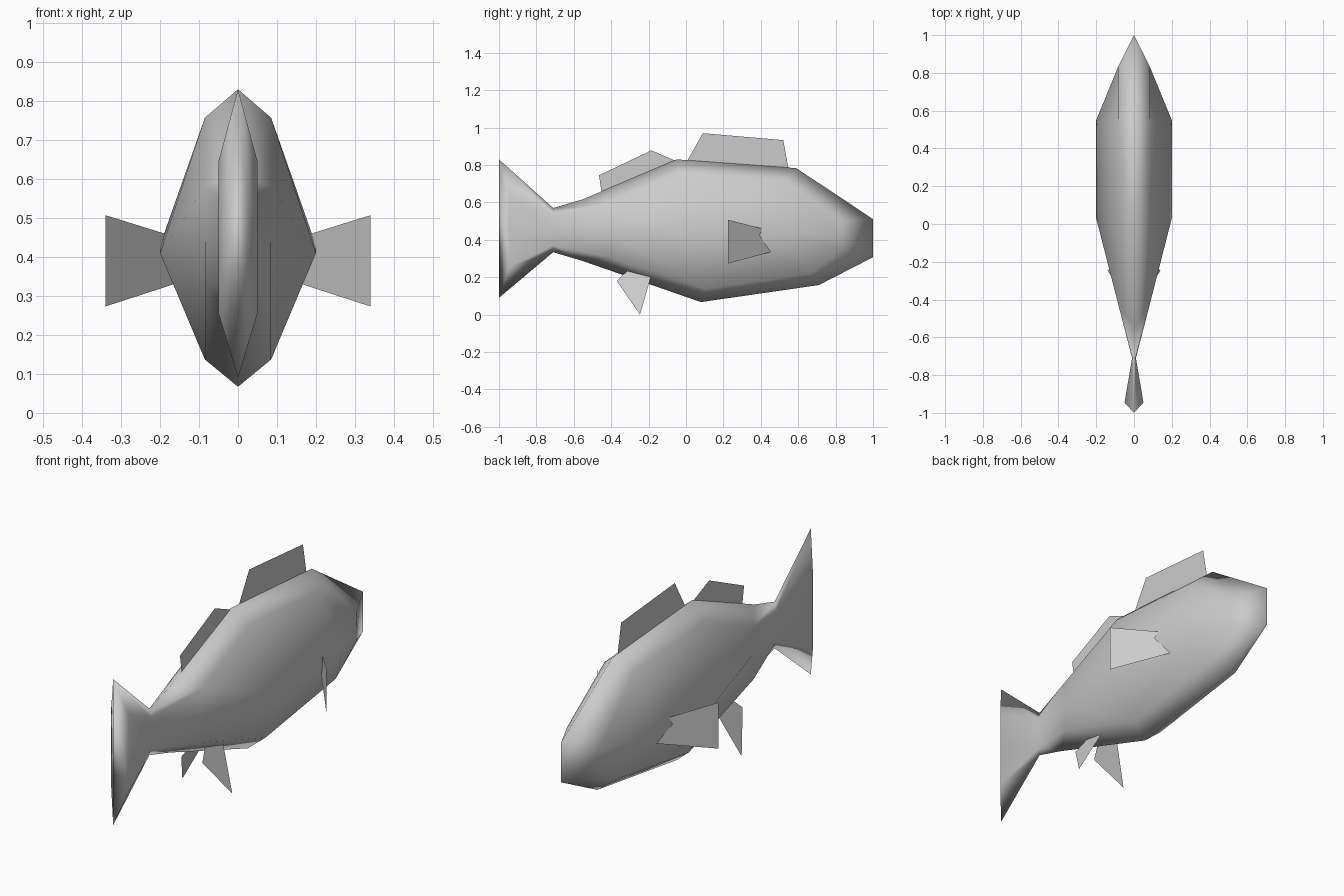
import bpy
import bmesh

if "Cube" in bpy.data.objects:
    bpy.data.objects.remove(bpy.data.objects["Cube"], do_unlink=True)

grey = bpy.data.materials.new("plain_grey")
grey.use_nodes = True
grey.diffuse_color = (0.6, 0.6, 0.6, 1)
grey.node_tree.nodes["Principled BSDF"].inputs["Base Color"].default_value = grey.diffuse_color


def add_object(name, bm, mirrored=False):
    mesh = bpy.data.meshes.new(name)
    bm.to_mesh(mesh)
    bm.free()
    mesh.materials.append(grey)
    obj = bpy.data.objects.new(name, mesh)
    bpy.context.collection.objects.link(obj)
    if mirrored:
        mirror = obj.modifiers.new("mirror", "MIRROR")
        mirror.use_clip = True
        mirror.merge_threshold = 0.0005
    return obj


def add_fin(name, points, mirrored=False):
    bm = bmesh.new()
    bm.faces.new([bm.verts.new(p) for p in points])
    return add_object(name, bm, mirrored)


# Half body: lengthwise lines of (y, z) from tail to nose, back edge to belly edge
half_width = [0.05, 0.01, 0.085, 0.085, 0.085, 0.085]
ridge_width = [0.05, 0.01, 0.085, 0.2, 0.2, 0.085]
centre = [0] * 6
lines = [
    (centre, [(-1, .83), (-.71, .57), (-.55, .617), (-.05, .83), (.59, .783), (1, .51)]),
    (half_width, [(-.945, .645), (-.71, .53), (-.42, .58), (-.03, .757), (.53, .715), (.83, .5)]),
    (ridge_width, [(-.945, .45), (-.71, .45), (-.42, .44), (.03, .41), (.55, .43), (.83, .42)]),
    (half_width, [(-.945, .255), (-.71, .37), (-.42, .31), (.1, .137), (.66, .22), (.83, .35)]),
    (centre, [(-1, .09), (-.71, .334), (-.55, .286), (.08, .067), (.71, .158), (1, .307)]),
]
bm = bmesh.new()
grid = [[bm.verts.new((x, y, z)) for x, (y, z) in zip(xs, line)] for xs, line in lines]
for upper, lower in zip(grid, grid[1:]):
    for i in range(len(upper) - 1):
        bm.faces.new((upper[i], lower[i], lower[i + 1], upper[i + 1]))

# Tail edge and snout close the two ends
bm.faces.new([line[0] for line in reversed(grid)])
bm.faces.new([line[-1] for line in grid])
bmesh.ops.recalc_face_normals(bm, faces=bm.faces)
if sum(f.normal.x for f in bm.faces) < 0:
    bmesh.ops.reverse_faces(bm, faces=bm.faces)
for face in bm.faces:
    face.smooth = True
add_object("body", bm, mirrored=True)

# Dorsal fins, thin sheets on the centre line
for name, outline in {
    "front_dorsal_fin": [(.0, .81), (.55, .77), (.52, .933), (.09, .97)],
    "rear_dorsal_fin": [(-.45, .645), (-.05, .82), (-.185, .878), (-.465, .745)],
}.items():
    add_fin(name, [(0, y, z) for y, z in outline])

# Pectoral fins, swept out and back from the flanks
add_fin("pectoral_fins", [(.34, .225, .507), (.34, .225, .273),
                          (.14, .465, .338), (.14, .465, .445)], mirrored=True)

# Pelvic fins, splayed outward below the belly
pelvic = [(-.37, .18), (-.246, 0), (-.177, .24), (-.28, .267)]
add_fin("pelvic_fins", [(.14 - .45 * z, y, z) for y, z in pelvic], mirrored=True)
